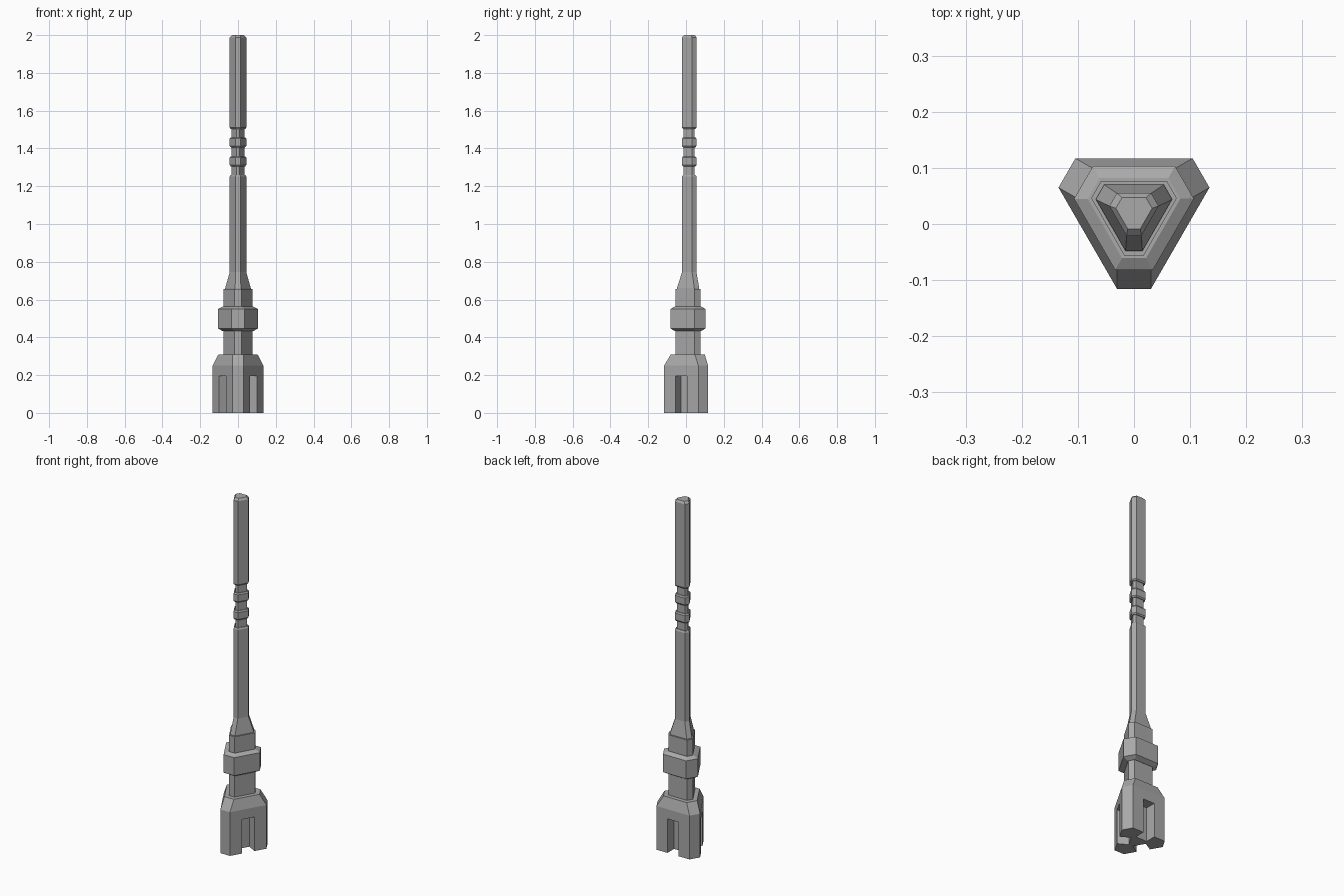
import bpy, bmesh, math
from mathutils import Matrix, Vector

cube = bpy.data.objects.get("Cube")
if cube:
    bpy.data.objects.remove(cube, do_unlink=True)

CENTRE = Vector((0, 0.022, 0))   # axis of the triangular profile
SIDES = [math.radians(d) for d in (90, 210, 330)]

gray = bpy.data.materials.new("plain gray")
gray.use_nodes = True
COLOR = (0.4, 0.4, 0.4, 1)
gray.diffuse_color = COLOR
gray.node_tree.nodes["Principled BSDF"].inputs["Base Color"].default_value = COLOR


def section(side, corner, z):
    """Triangle with cut corners: distance to the long sides and to the corner cuts."""
    half = (corner - side / 2) / math.sin(math.pi / 3)
    points = []
    for ang in SIDES:
        normal = Vector((math.cos(ang), math.sin(ang), 0))
        tangent = Vector((-math.sin(ang), math.cos(ang), 0))
        for s in (-1, 1):
            points.append(CENTRE + normal * side + tangent * half * s + Vector((0, 0, z)))
    return points


def finish(name, bm):
    bmesh.ops.recalc_face_normals(bm, faces=bm.faces)
    mesh = bpy.data.meshes.new(name)
    bm.to_mesh(mesh)
    bm.free()
    mesh.materials.append(gray)
    obj = bpy.data.objects.new(name, mesh)
    bpy.context.collection.objects.link(obj)
    return obj


def loft(name, levels):
    """Closed solid through (side, corner, z) sections."""
    bm = bmesh.new()
    rings = [[bm.verts.new(p) for p in section(*lv)] for lv in levels]
    for low, high in zip(rings, rings[1:]):
        for i in range(6):
            j = (i + 1) % 6
            bm.faces.new((low[i], low[j], high[j], high[i]))
    bm.faces.new(rings[0][::-1])
    bm.faces.new(rings[-1])
    return finish(name, bm)


def bar(name, side, corner, z0, z1, chamfer, inset):
    """Straight length with small chamfers at both ends."""
    return loft(name, [(side - inset, corner - inset, z0),
                       (side, corner, z0 + chamfer),
                       (side, corner, z1 - chamfer),
                       (side - inset, corner - inset, z1)])


# Foot block with shoulders
foot = loft("foot_block", [(0.095, 0.138, 0), (0.095, 0.138, 0.25), (0.077, 0.102, 0.31)])

# Open slots cut into the three long sides of the foot
bm = bmesh.new()
for ang in SIDES:
    place = (Matrix.Translation(CENTRE) @ Matrix.Rotation(ang, 4, "Z")
             @ Matrix.Translation((0.085, 0, 0.0725))
             @ Matrix.Diagonal((0.1, 0.071, 0.245, 1)))
    bmesh.ops.create_cube(bm, size=1, matrix=place)
cutter = finish("slot_cutter", bm)
cutter.hide_render = True
slots = foot.modifiers.new("slots", "BOOLEAN")
slots.operation = "DIFFERENCE"
slots.solver = "EXACT"
slots.object = cutter
bpy.context.view_layer.objects.active = foot
bpy.ops.object.modifier_apply(modifier=slots.name)
bpy.data.objects.remove(cutter, do_unlink=True)

# Neck and the collar around it
loft("neck", [(0.054, 0.078, 0.30), (0.054, 0.078, 0.655)])
loft("collar", [(0.058, 0.081, 0.433), (0.081, 0.104, 0.447),
                (0.081, 0.104, 0.55), (0.060, 0.083, 0.562)])

# Tapered lower shaft
loft("lower_shaft", [(0.048, 0.070, 0.65), (0.048, 0.070, 0.66), (0.033, 0.043, 0.745),
                     (0.033, 0.043, 1.252), (0.028, 0.038, 1.26)])

# Thin core showing in the grooves, with two rings on it
loft("groove_core", [(0.024, 0.034, 1.24), (0.024, 0.034, 1.53)])
for name, z in (("lower_ring", 1.305), ("upper_ring", 1.406)):
    bar(name, 0.033, 0.043, z, z + 0.053, 0.007, 0.005)

# Upper shaft with a chamfered tip
loft("upper_shaft", [(0.028, 0.038, 1.503), (0.033, 0.043, 1.51),
                     (0.033, 0.043, 1.988), (0.025, 0.031, 2.0)])
